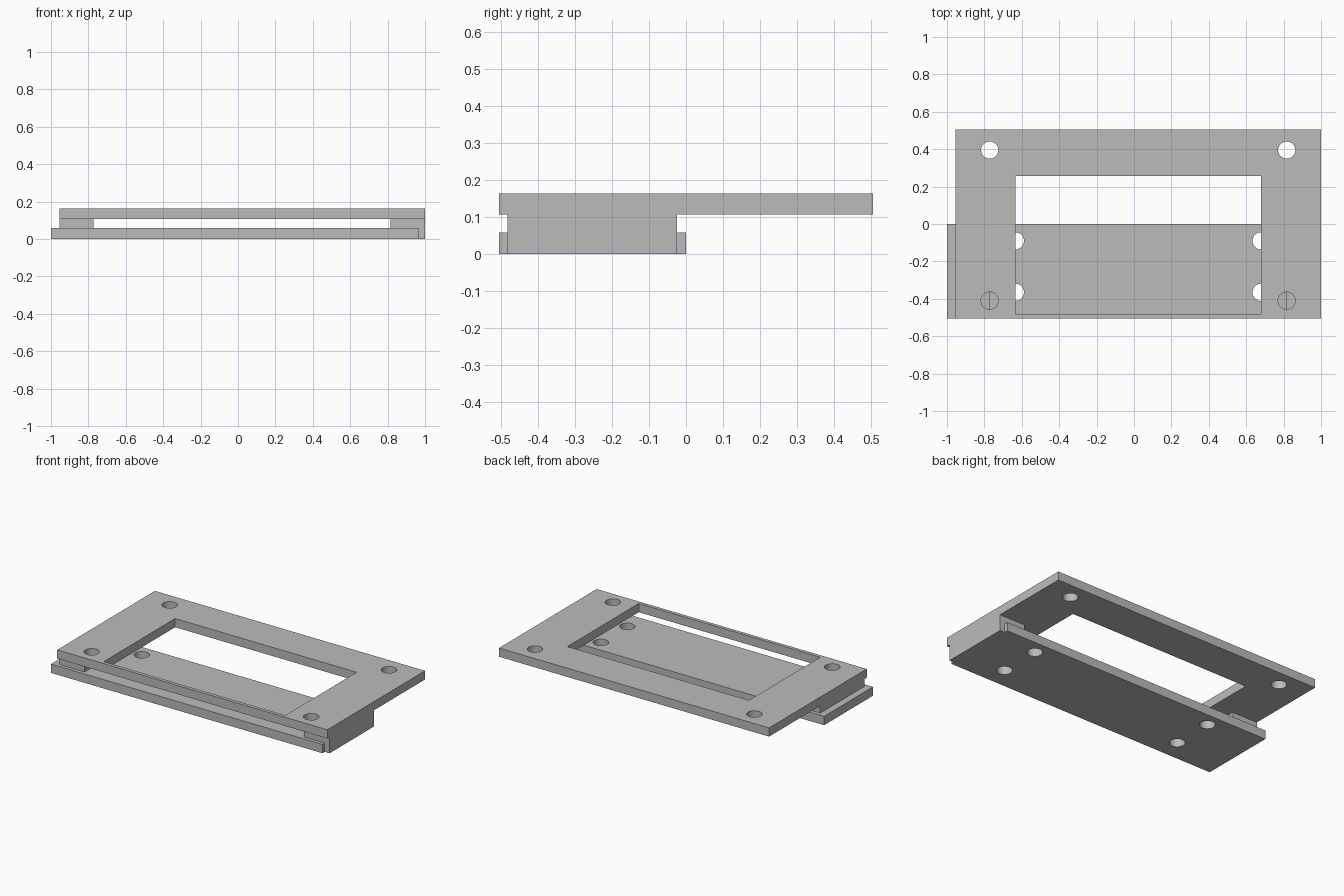
import bpy
import bmesh
from mathutils import Vector

cube = bpy.data.objects.get("Cube")
if cube:
    bpy.data.objects.remove(cube, do_unlink=True)

grey = bpy.data.materials.new("plain grey")
grey.use_nodes = True
colour = (0.5, 0.5, 0.5, 1)
grey.diffuse_color = colour
grey.node_tree.nodes["Principled BSDF"].inputs["Base Color"].default_value = colour

MID = 0.0225            # centre line of the frame
BASE_TOP, RAIL_TOP, TOP = 0.058, 0.106, 0.163
RAIL_FRONT, RAIL_BACK = -0.482, -0.024


def finish(name, bm):
    bmesh.ops.recalc_face_normals(bm, faces=bm.faces)
    mesh = bpy.data.meshes.new(name)
    bm.to_mesh(mesh)
    bm.free()
    obj = bpy.data.objects.new(name, mesh)
    obj.data.materials.append(grey)
    bpy.context.collection.objects.link(obj)
    return obj


def box(name, low, high):
    bm = bmesh.new()
    bmesh.ops.create_cube(bm, size=1)
    low, high = Vector(low), Vector(high)
    bmesh.ops.scale(bm, vec=high - low, verts=bm.verts)
    bmesh.ops.translate(bm, vec=(low + high) / 2, verts=bm.verts)
    return finish(name, bm)


def cut(target, cutter):
    mod = target.modifiers.new("cut", "BOOLEAN")
    mod.operation = "DIFFERENCE"
    mod.solver = "EXACT"
    mod.object = cutter
    bpy.context.view_layer.objects.active = target
    bpy.ops.object.modifier_apply(modifier=mod.name)
    bpy.data.objects.remove(cutter, do_unlink=True)


def drill(target, offset, rows, z):
    # Mirrored pairs of round holes about the centre line
    for side in (-1, 1):
        for y in rows:
            bm = bmesh.new()
            bmesh.ops.create_cone(bm, cap_ends=True, segments=48, radius1=0.046,
                                  radius2=0.046, depth=0.1)
            bmesh.ops.translate(bm, vec=(MID + side * offset, y, z), verts=bm.verts)
            cut(target, finish("hole_cutter", bm))


# Top frame with a window and corner holes
frame = box("top_frame", (-0.955, -0.505, RAIL_TOP), (1, 0.505, TOP))
cut(frame, box("window_cutter", (MID - 0.657, RAIL_FRONT, 0), (MID + 0.657, 0.256, 0.3)))
drill(frame, 0.794, (-0.41, 0.395), 0.135)

# Base plate, shifted sideways, with four holes
base = box("base_plate", (-1, -0.505, 0), (0.965, 0, BASE_TOP))
drill(base, 0.657, (-0.365, -0.09), 0.029)

# Right spacer rail
box("right_rail", (-0.955, RAIL_FRONT, BASE_TOP), (-0.773, RAIL_BACK, RAIL_TOP))

# Left rail: an L profile that wraps the end of the base plate
bm = bmesh.new()
profile = [(0.815, RAIL_TOP), (0.815, BASE_TOP), (0.965, BASE_TOP),
           (0.965, 0), (1, 0), (1, RAIL_TOP)]
face = bm.faces.new([bm.verts.new((x, RAIL_FRONT, z)) for x, z in profile])
walls = bmesh.ops.extrude_face_region(bm, geom=[face])["geom"]
bmesh.ops.translate(bm, vec=(0, RAIL_BACK - RAIL_FRONT, 0),
                    verts=[v for v in walls if isinstance(v, bmesh.types.BMVert)])
finish("left_rail", bm)

# Smooth hole walls, crisp plate edges
for obj in (frame, base):
    bpy.ops.object.select_all(action="DESELECT")
    obj.select_set(True)
    bpy.context.view_layer.objects.active = obj
    bpy.ops.object.shade_smooth_by_angle()
